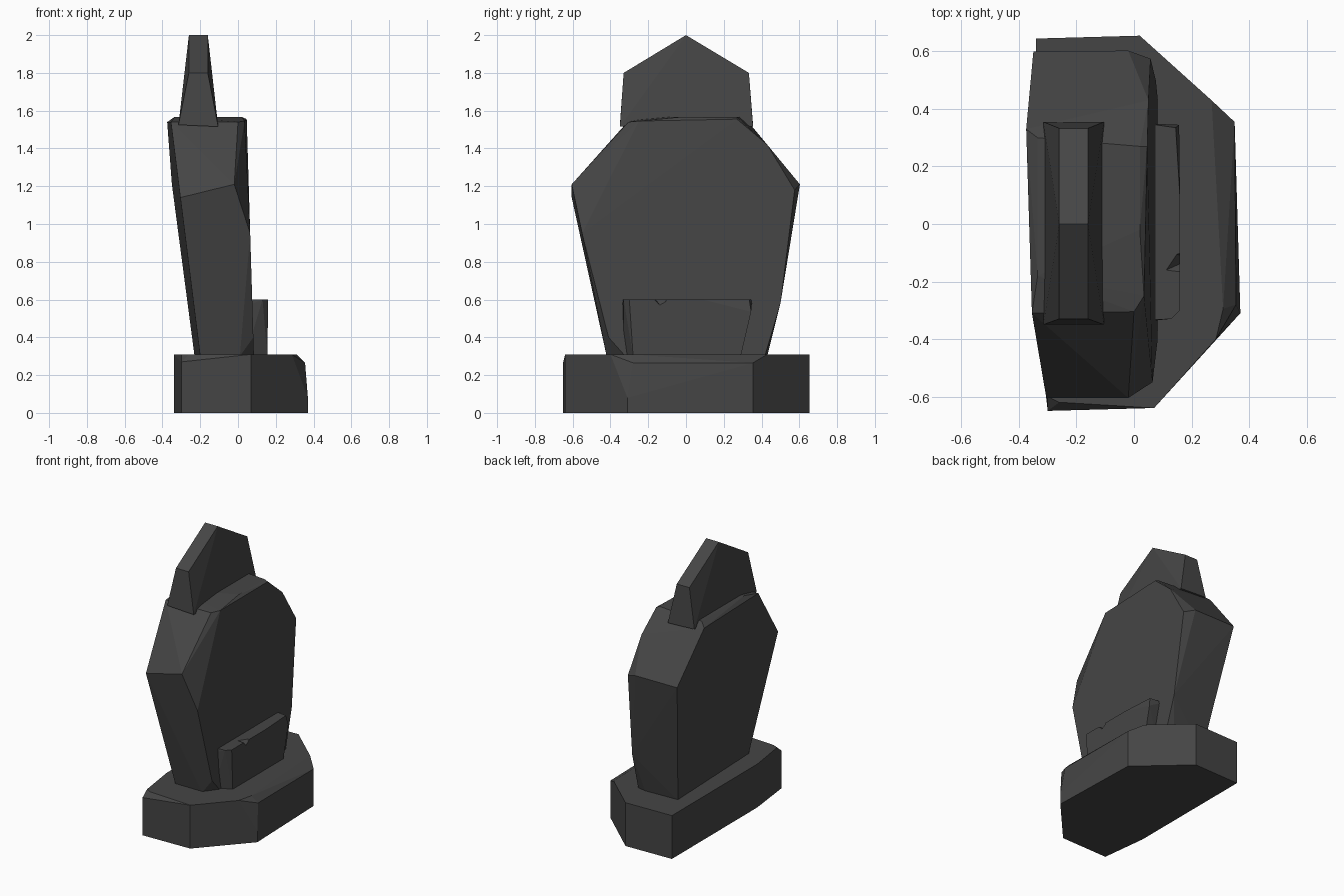
import bpy, bmesh

stone = bpy.data.materials.new("dark_grey_stone")
stone.diffuse_color = (0.06, 0.06, 0.06, 1)


def block(name, pts):
    """Rough-hewn flat-faced block: the convex hull of a few corner points."""
    bm = bmesh.new()
    for p in pts:
        bm.verts.new(p)
    res = bmesh.ops.convex_hull(bm, input=bm.verts[:])
    loose = [v for v in bm.verts if not v.link_faces]
    bmesh.ops.delete(bm, geom=loose, context='VERTS')
    bmesh.ops.dissolve_limit(bm, angle_limit=0.02, verts=bm.verts[:], edges=bm.edges[:])
    bmesh.ops.recalc_face_normals(bm, faces=bm.faces[:])
    me = bpy.data.meshes.new(name)
    bm.to_mesh(me)
    bm.free()
    me.materials.append(stone)
    ob = bpy.data.objects.new(name, me)
    bpy.context.collection.objects.link(ob)
    return ob


# base plinth: plan outline on the ground, chipped top corners
outline = [(-.34, .645), (.02, .655), (.35, .355), (.37, -.31),
           (.07, -.64), (-.30, -.65), (-.34, -.32)]
base = [(x, y, 0) for x, y in outline]
base += [(-.34, .645, .31), (.02, .655, .31), (.27, .43, .31), (.35, .355, .265),
         (.37, -.31, .08), (.355, -.28, .265), (.31, -.295, .31), (.285, -.40, .31),
         (.07, -.64, .31), (.03, -.63, .31), (-.26, -.62, .31), (-.30, -.65, .27),
         (-.30, -.60, .31), (-.34, -.32, .31)]
block("base_plinth", base)

# standing slab: leaning face on +x, broad back on -x
right = [(-.33, .31), (-.41, .40), (-.55, .95), (.42, .31), (.50, .58),
         (.575, 1.18), (.43, 1.42), (.27, 1.555)]
slab = [(.084 - .038 * (z - .31) / 1.25, y, z) for y, z in right]
slab += [(.01, -.42, .30), (-.20, -.42, .30), (-.23, .42, .30), (.02, .43, .30),
         (-.305, -.605, 1.14), (-.02, -.605, 1.21), (-.35, .60, 1.21), (-.02, .603, 1.21),
         (-.355, -.31, 1.54), (.0, -.305, 1.54), (.035, -.25, 1.545), (-.375, .33, 1.54),
         (-.335, -.18, 1.567), (-.335, .30, 1.567), (.02, .27, 1.567), (.02, -.02, 1.567)]
block("standing_slab", slab)

# pointed crest on top
crest = [(-.315, -.35, 1.525), (-.105, -.35, 1.515), (-.315, .355, 1.525), (-.105, .355, 1.515)]
for x in (-.26, -.16):
    crest += [(x, -.33, 1.8), (x, .333, 1.8), (x, 0, 2)]
block("pointed_crest", crest)

# front plaque, tapering downward
plaque = block("plaque", [
    (.04, -.33, .30), (.04, .29, .30), (.155, -.28, .30), (.155, .29, .30),
    (.04, -.335, .60), (.13, -.33, .60), (.16, -.30, .60), (.16, .09, .60),
    (.145, .335, .60), (.04, .35, .60), (.157, .345, .535), (.08, -.335, .58)])

# small chip knocked out of the plaque's top edge
chip = block("chip_cutter", [(.08, -.175, .62), (.2, -.19, .62), (.2, -.12, .545),
                             (.2, -.08, .62), (.13, -.10, .62)])
chip.hide_render = True
chip.hide_viewport = True
mod = plaque.modifiers.new("chip", 'BOOLEAN')
mod.object = chip
mod.operation = 'DIFFERENCE'
mod.solver = 'EXACT'
